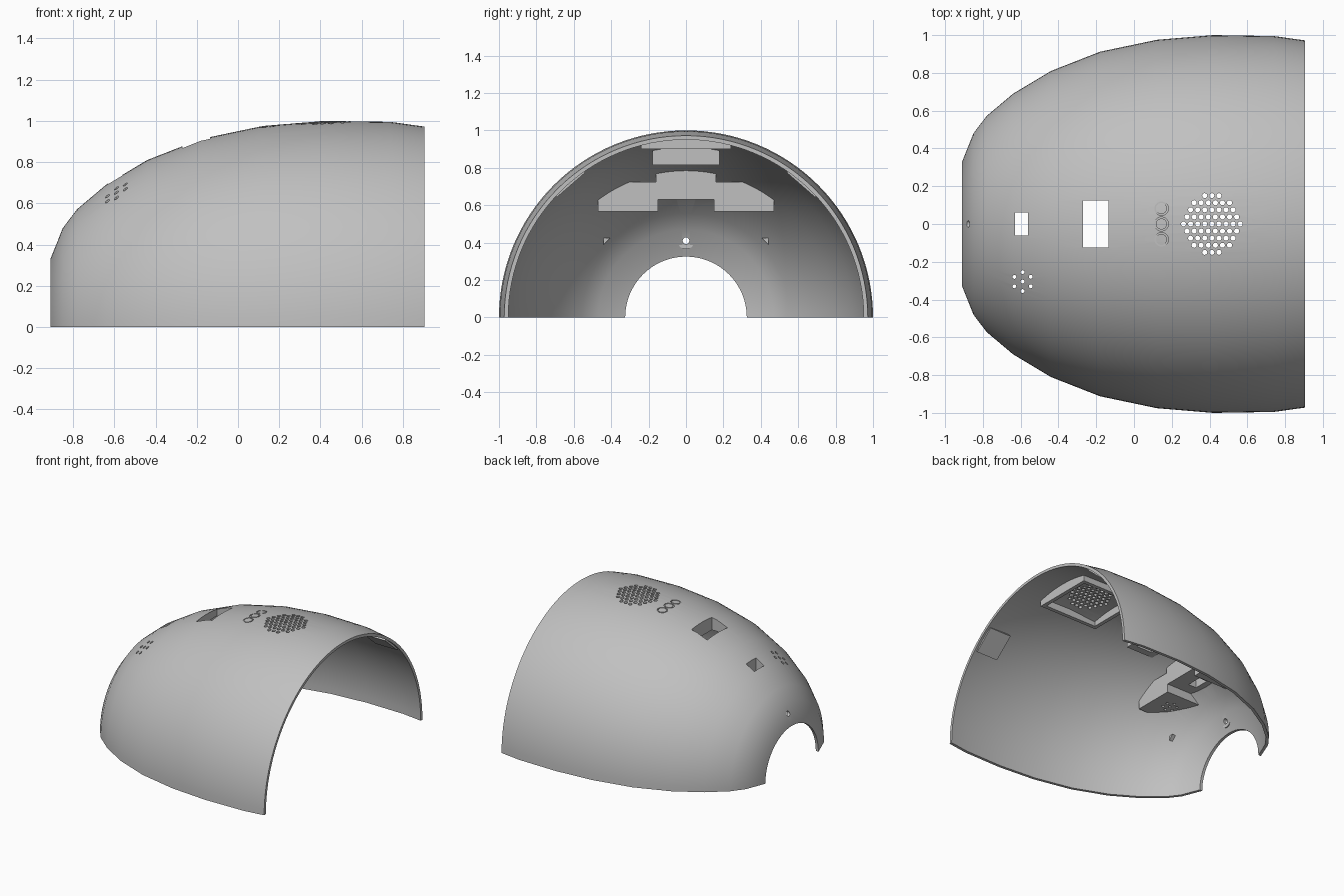
import bpy, bmesh, math
from mathutils import Vector, Matrix

if "Cube" in bpy.data.objects:
    bpy.data.objects.remove(bpy.data.objects["Cube"])

grey = bpy.data.materials.new("plain_grey")
grey.use_nodes = True
grey.diffuse_color = (0.53, 0.53, 0.53, 1)
grey.node_tree.nodes["Principled BSDF"].inputs["Base Color"].default_value = (0.53, 0.53, 0.53, 1)


def finish(bm, name):
    bmesh.ops.recalc_face_normals(bm, faces=bm.faces)
    mesh = bpy.data.meshes.new(name)
    bm.to_mesh(mesh)
    bm.free()
    mesh.materials.append(grey)
    obj = bpy.data.objects.new(name, mesh)
    bpy.context.collection.objects.link(obj)
    return obj


def add_box(bm, x, y, z):
    size = [b - a for a, b in (x, y, z)]
    mid = [(a + b) / 2 for a, b in (x, y, z)]
    bmesh.ops.create_cube(bm, size=1, matrix=Matrix.Translation(mid) @ Matrix.Diagonal(size + [1]))


def add_rod(bm, centre, radius, length, axis="Z", sides=16):
    turn = Matrix.Rotation(math.pi / 2, 4, "Y") if axis == "X" else Matrix()
    bmesh.ops.create_cone(bm, cap_ends=True, segments=sides, radius1=radius, radius2=radius,
                          depth=length, matrix=Matrix.Translation(centre) @ turn)


def add_prism(bm, outline, x0, x1):
    """Extrude a y-z outline along x."""
    face = bm.faces.new([bm.verts.new((x0, y, z)) for y, z in outline])
    new = bmesh.ops.extrude_face_region(bm, geom=[face])["geom"]
    bmesh.ops.translate(bm, vec=(x1 - x0, 0, 0), verts=[v for v in new if isinstance(v, bmesh.types.BMVert)])


def half_revolve(profile, name, steps=64):
    """Turn a closed x-radius outline half way round the x axis."""
    bm = bmesh.new()
    rings = []
    for i in range(steps + 1):
        a = math.pi * i / steps
        rings.append([bm.verts.new((x, r * math.cos(a), r * math.sin(a))) for x, r in profile])
    n = len(profile)
    for a, b in zip(rings, rings[1:]):
        for j in range(n):
            k = (j + 1) % n
            if profile[j][1] or profile[k][1]:
                bm.faces.new((a[j], a[k], b[k], b[j]))
    bm.faces.new(rings[0])
    bm.faces.new(rings[-1])
    bmesh.ops.remove_doubles(bm, verts=bm.verts, dist=1e-6)
    return finish(bm, name)


def boolean(obj, tool, operation):
    mod = obj.modifiers.new(operation.lower(), "BOOLEAN")
    mod.operation, mod.object, mod.solver = operation, tool, "EXACT"
    bpy.context.view_layer.objects.active = obj
    bpy.ops.object.modifier_apply(modifier=mod.name)


def offset(profile, d):
    """Move an open profile inwards by d."""
    out = []
    for i, (x, r) in enumerate(profile):
        a, b = profile[max(i - 1, 0)], profile[min(i + 1, len(profile) - 1)]
        t = Vector((b[0] - a[0], b[1] - a[1])).normalized()
        out.append((x + t.y * d, r - t.x * d))
    out[-1] = (profile[-1][0], out[-1][1])
    return out


# Half dome shell
outer = [(-.91, .33), (-.85, .48), (-.78, .572), (-.64, .69), (-.44, .81),
         (-.18, .912), (.12, .975), (.42, 1), (.74, .995), (.905, .972)]
inner = offset(outer, .022)
inner[0] = (-.888, .325)
shell = half_revolve(outer + inner[::-1] + [(-.91, .325)], "dome_shell")

# Solid that trims inner parts to the shell
middle = offset(outer, .01)
trim = half_revolve(middle + [(middle[-1][0], 0), (middle[0][0], 0)], "trim_helper")

# Cutters: windows, speaker grille, microphone holes, screw hole
bm = bmesh.new()
add_box(bm, (-.27, -.135), (-.125, .125), (.5, 1.2))
add_box(bm, (-.63, -.56), (-.06, .06), (.5, 1.2))
pitch = .0375
for row in range(-4, 5):
    for col in range(-5, 6):
        dx, dy = (col + (row % 2) / 2) * pitch, row * pitch
        if math.hypot(dx, dy) < .165:
            add_rod(bm, (.412 + dx, dy, 1), .0135, .4, sides=12)
add_rod(bm, (-.59, -.305, .7), .0105, .6, sides=12)
for i in range(6):
    a = math.radians(30 + 60 * i)
    add_rod(bm, (-.59 + .05 * math.cos(a), -.305 + .05 * math.sin(a), .7), .0105, .6, sides=12)
add_rod(bm, (-.87, 0, .41), .018, .3, "X")
holes = finish(bm, "hole_helper")

# Ring grooves around the three buttons
bm = bmesh.new()
for y in (-.082, 0, .082):
    rims = []
    for radius, z in ((.037, .965), (.037, 1.1), (.029, 1.1), (.029, .965)):
        rims.append([bm.verts.new((.145 + radius * math.cos(i * math.pi / 16),
                                   y + radius * math.sin(i * math.pi / 16), z)) for i in range(32)])
    for a, b in zip(rims, rims[1:] + rims[:1]):
        for i in range(32):
            j = (i + 1) % 32
            bm.faces.new((a[i], a[j], b[j], b[i]))
grooves = finish(bm, "groove_helper")

boolean(shell, holes, "DIFFERENCE")
boolean(shell, grooves, "DIFFERENCE")

parts = []


def inner_part(bm, name, cut=None):
    obj = finish(bm, name)
    boolean(obj, trim, "INTERSECT")
    if cut:
        boolean(obj, cut, "DIFFERENCE")
    parts.append(obj)


# Speaker tray walls
bm = bmesh.new()
add_box(bm, (.19, .64), (-.21, .21), (.5, 1.2))
tray_hollow = finish(bm, "tray_helper")
bm = bmesh.new()
add_box(bm, (.16, .67), (-.24, .24), (.9, 1.1))
inner_part(bm, "speaker_tray", tray_hollow)

# Frame round the large window
bm = bmesh.new()
add_box(bm, (-.32, -.085), (-.18, .18), (.815, 1.1))
inner_part(bm, "window_frame", holes)

# Sensor block with a raised middle and a notch below
half = [(.15, .63), (.15, .565), (.47, .565), (.47, .725), (.16, .725), (.16, .9)]
bm = bmesh.new()
add_prism(bm, half + [(-y, z) for y, z in half[::-1]], -.88, -.44)
inner_part(bm, "sensor_block", holes)

# Screw boss
bm = bmesh.new()
add_rod(bm, (-.9, 0, .41), .045, .075, "X", 32)
inner_part(bm, "screw_boss", holes)

# Small ribs and flat clip pads on both sides
for side, label in ((1, "left"), (-1, "right")):
    bm = bmesh.new()
    add_prism(bm, [(side * .405, .425), (side * .44, .425), (side * .44, .39)], -.8, -.7)
    inner_part(bm, label + "_rib")
    bm = bmesh.new()
    add_box(bm, (.7, .885), (-.1, .1), (.938, 1.05))
    bmesh.ops.rotate(bm, verts=bm.verts, matrix=Matrix.Rotation(-side * math.radians(41), 3, "X"))
    inner_part(bm, label + "_clip_pad")

for helper in (trim, holes, grooves, tray_hollow):
    bpy.data.objects.remove(helper)

# Smooth the curved surfaces and keep edges crisp
bpy.ops.object.select_all(action="DESELECT")
for obj in [shell] + parts:
    obj.select_set(True)
bpy.context.view_layer.objects.active = shell
bpy.ops.object.shade_smooth_by_angle(angle=math.radians(30))
